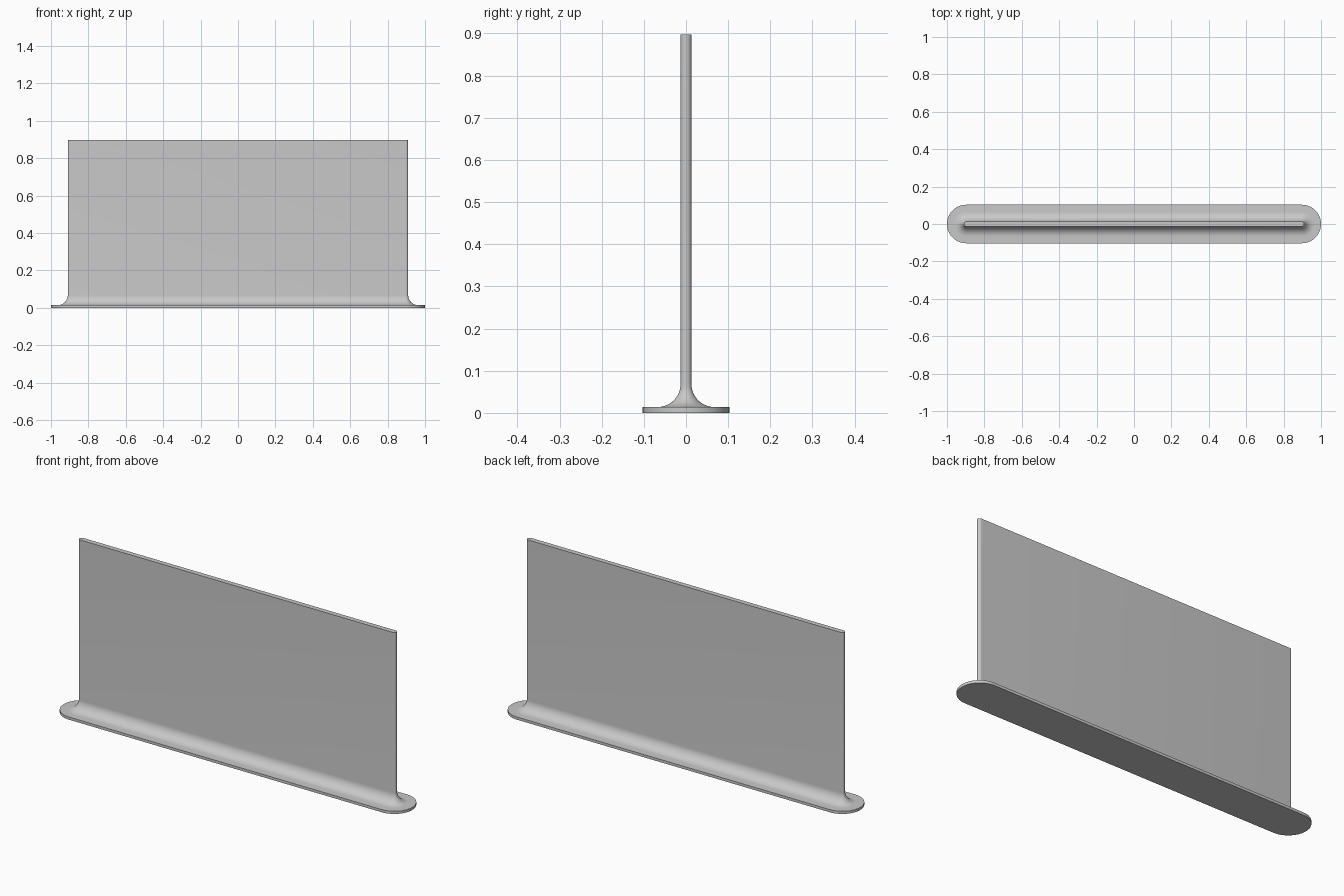
import bpy, bmesh, math

if "Cube" in bpy.data.objects:
    bpy.data.objects.remove(bpy.data.objects["Cube"])

HALF = 0.897      # half distance between the centres of the rounded ends
BASE_R = 0.103    # half width of the foot
PANEL_R = 0.013   # half thickness of the panel
FOOT_Z = 0.014    # thickness of the foot
TOP_Z = 0.898
FILLET = 0.054
SEG = 24          # segments per rounded end

grey = bpy.data.materials.new("light_grey")
grey.diffuse_color = (0.58, 0.58, 0.58, 1)
grey.use_nodes = True
grey.node_tree.nodes["Principled BSDF"].inputs["Base Color"].default_value = grey.diffuse_color


def stadium(bm, r, z):
    """Ring of vertices: two half circles joined by straight sides."""
    ring = []
    for side, start in ((1, -math.pi / 2), (-1, math.pi / 2)):
        for i in range(SEG + 1):
            a = start + math.pi * i / SEG
            ring.append(bm.verts.new((side * HALF + r * math.cos(a), r * math.sin(a), z)))
    return ring


# Section from the foot, through the concave fillet, up to the panel top
profile = [(BASE_R, 0), (BASE_R, FOOT_Z)]
for i in range(13):
    a = math.pi / 2 * i / 12
    profile.append((PANEL_R + FILLET * (1 - math.sin(a)),
                    FOOT_Z + FILLET * (1 - math.cos(a))))
profile.append((PANEL_R, TOP_Z))

# Stack the rings and close both ends
bm = bmesh.new()
rings = [stadium(bm, r, z) for r, z in profile]
for low, high in zip(rings, rings[1:]):
    n = len(low)
    for i in range(n):
        j = (i + 1) % n
        bm.faces.new((low[i], low[j], high[j], high[i]))
bm.faces.new(rings[0][::-1])
bm.faces.new(rings[-1])

mesh = bpy.data.meshes.new("panel_on_foot")
bm.to_mesh(mesh)
bm.free()
mesh.materials.append(grey)
panel = bpy.data.objects.new("panel_on_foot", mesh)
bpy.context.collection.objects.link(panel)

# Smooth rounded ends and fillet, keep the rims crisp
bpy.context.view_layer.objects.active = panel
panel.select_set(True)
bpy.ops.object.shade_smooth_by_angle(angle=math.radians(30))
